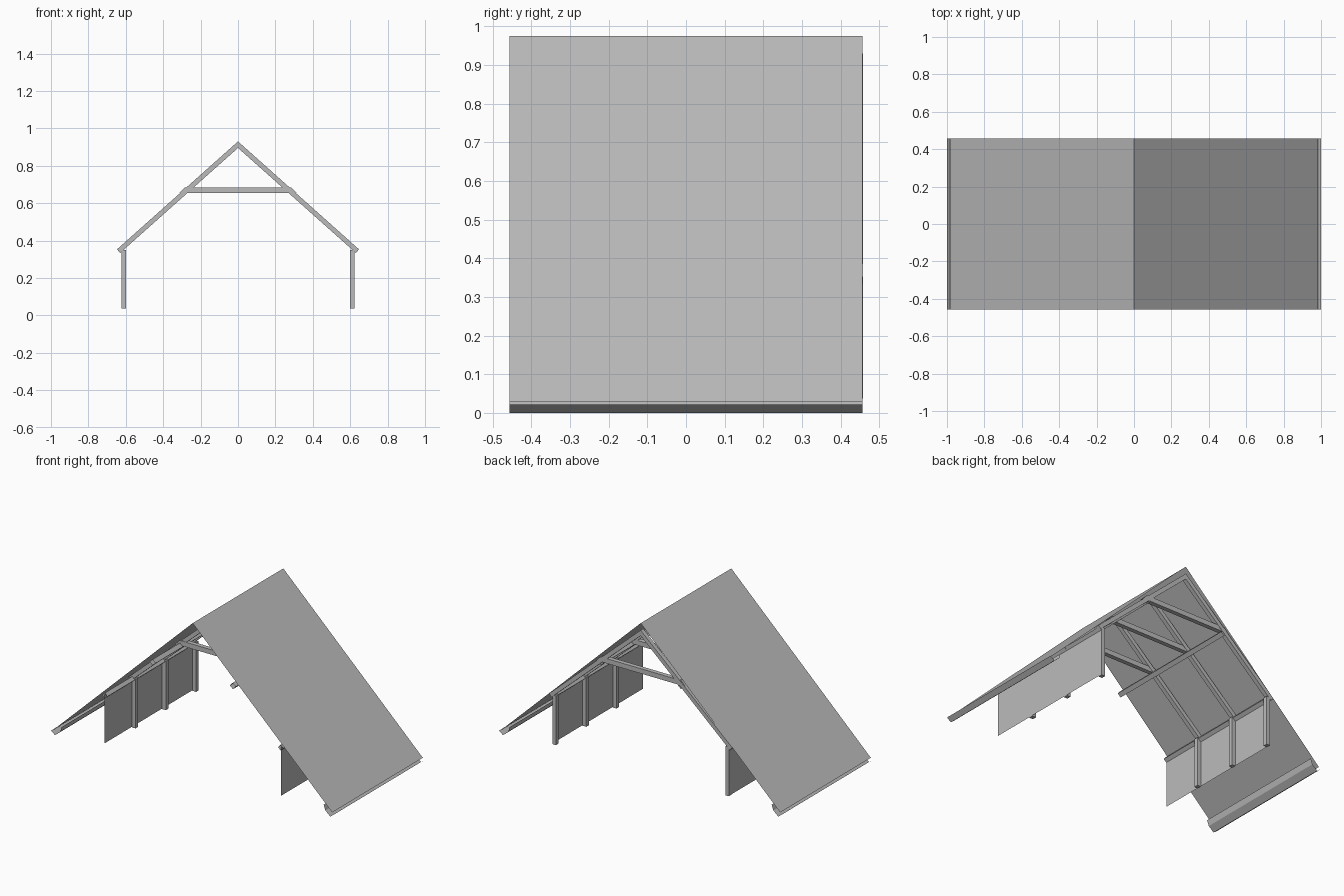
import bpy
import math

cube = bpy.data.objects.get("Cube")
if cube:
    bpy.data.objects.remove(cube, do_unlink=True)

grey = bpy.data.materials.new("plain_grey")
grey.use_nodes = True
COLOUR = (0.5, 0.5, 0.5, 1)
grey.diffuse_color = COLOUR
grey.node_tree.nodes["Principled BSDF"].inputs["Base Color"].default_value = COLOUR

LENGTH = 0.457                      # half length of the building
FRAMES = (-0.166, 0.139, 0.4445)    # centre of each timber frame along y
HALF = 0.0135                       # half timber thickness


def extrude(name, profile, y0, y1, closed=True, caps=True):
    """Sweep an (x, z) profile along y, as a solid, an open tube or a thin sheet."""
    n = len(profile)
    verts = [(x, y, z) for y in (y0, y1) for x, z in profile]
    faces = [(i, (i + 1) % n, n + (i + 1) % n, n + i)
             for i in range(n if closed else n - 1)]
    if closed and caps:
        faces += [tuple(range(n))[::-1], tuple(range(n, 2 * n))]
    mesh = bpy.data.meshes.new(name)
    mesh.from_pydata(verts, [], faces)
    mesh.materials.append(grey)
    obj = bpy.data.objects.new(name, mesh)
    bpy.context.collection.objects.link(obj)
    return obj


def mirrored(points):
    return [(-x, z) for x, z in reversed(points)]


def tilted_square(x, z, size, slope):
    """Square section turned to lie along the roof slope."""
    a = math.atan(slope)
    return [(x + size * math.cos(k * math.pi / 2 + math.pi / 4 - a),
             z + size * math.sin(k * math.pi / 2 + math.pi / 4 - a)) for k in range(4)]


# Thin roof sheet over the whole length
extrude("roof", [(-0.985, 0.03), (0, 0.975), (0.985, 0.03)],
        -LENGTH, LENGTH, closed=False)

# Timber frames: rafter pair, collar tie and posts
for number, y in enumerate(FRAMES, 1):
    rafter = [(0.647, 0.353), (0.63, 0.334)]
    extrude(f"rafters_{number}",
            [(0, 0.93)] + rafter + [(0, 0.895)] + mirrored(rafter),
            y - HALF, y + HALF)
    tie = [(0.285, 0.684), (0.315, 0.653)]
    extrude(f"collar_tie_{number}", tie + mirrored(tie), y - HALF - 0.003, y + HALF - 0.002)
    for side, s in (("left", 1), ("right", -1)):
        extrude(f"{side}_post_{number}",
                [(s * 0.598, 0.037), (s * 0.623, 0.037), (s * 0.623, 0.35), (s * 0.598, 0.35)],
                y - HALF, y + HALF)

# Long members and sheets on each side
for side, s in (("left", 1), ("right", -1)):
    extrude(f"{side}_purlin", tilted_square(s * 0.283, 0.649, 0.02, s * 0.89),
            -LENGTH, LENGTH, caps=False)
    extrude(f"{side}_wall_plate", tilted_square(s * 0.621, 0.346, 0.018, s * 0.89),
            -LENGTH, LENGTH, caps=False)
    extrude(f"{side}_wall_panel", [(s * 0.624, 0.04), (s * 0.624, 0.352)],
            -LENGTH, LENGTH, closed=False)
    gutter = [(0.925, 0.064), (0.937, 0.03), (0.972, 0), (1, 0.022)]
    extrude(f"{side}_gutter", [(s * x, z) for x, z in gutter],
            -LENGTH, LENGTH, closed=False)
